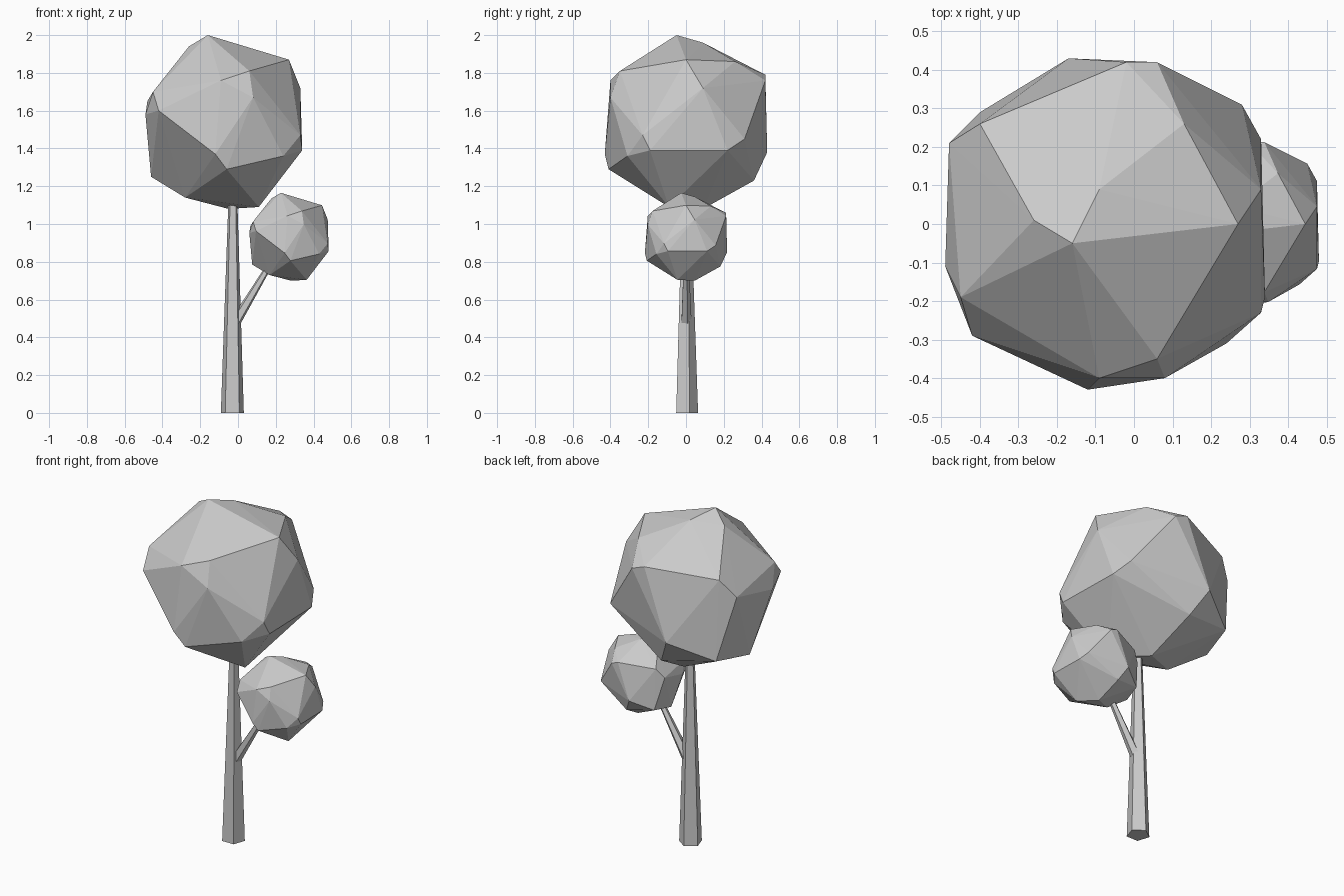
import bpy
import bmesh
from mathutils import Vector

default_cube = bpy.data.objects.get("Cube")
if default_cube:
    bpy.data.objects.remove(default_cube, do_unlink=True)

# One plain grey for the whole tree
GREY = (0.6, 0.6, 0.6, 1.0)
material = bpy.data.materials.new("plain_grey")
material.use_nodes = True
material.diffuse_color = GREY
material.node_tree.nodes["Principled BSDF"].inputs["Base Color"].default_value = GREY

# Corners of the faceted crown, in hundredths of a unit, from top to bottom
CROWN_CORNERS = [
    (-16, -5, 200), (-26, 1, 194), (-9, 9, 196), (27, 0, 187),
    (6, -35, 181), (-9, -40, 176), (8, -40, 167), (13, 26, 186),
    (-2, 42, 179), (6, 42, 176), (-40, 26, 175), (-48, 21, 165),
    (-45, -19, 170), (-42, -29, 160), (-49, -11, 158), (33, 9, 172),
    (33, -23, 147), (34, -19, 139), (33, 22, 139), (28, 31, 145),
    (24, -31, 136), (-12, -43, 137), (-6, -41, 129), (-17, 43, 138),
    (-9, 36, 123), (-40, 29, 128), (-46, 6, 125), (-28, -5, 114),
    (-5, 9, 108), (11, -9, 109),
]


def add_object(name, bm):
    """Turn a bmesh into a flat-shaded object with the shared material."""
    bmesh.ops.recalc_face_normals(bm, faces=bm.faces[:])
    mesh = bpy.data.meshes.new(name)
    bm.to_mesh(mesh)
    bm.free()
    mesh.materials.append(material)
    obj = bpy.data.objects.new(name, mesh)
    bpy.context.scene.collection.objects.link(obj)
    return obj


def add_crown(name, scale, offset):
    """Wrap the crown corners in a convex faceted skin."""
    bm = bmesh.new()
    for corner in CROWN_CORNERS:
        bm.verts.new(Vector(corner) * 0.01 * scale + Vector(offset))
    hull = bmesh.ops.convex_hull(bm, input=bm.verts[:])
    loose = [v for v in bm.verts if not v.link_faces]
    bmesh.ops.delete(bm, geom=loose, context="VERTS")
    return add_object(name, bm)


def add_limb(name, start, end, start_radius, end_radius):
    """Tapered five-sided limb between two points."""
    start, end = Vector(start), Vector(end)
    axis = end - start
    bm = bmesh.new()
    bmesh.ops.create_cone(bm, cap_ends=True, segments=5, radius1=start_radius,
                          radius2=end_radius, depth=axis.length)
    # The cone's first corner points to the back
    turn = Vector((0, 0, 1)).rotation_difference(axis)
    bmesh.ops.rotate(bm, verts=bm.verts[:], matrix=turn.to_matrix())
    bmesh.ops.translate(bm, verts=bm.verts[:], vec=(start + end) / 2)
    return add_object(name, bm)


# Trunk and side branch
add_limb("trunk", (-0.03, 0, 0), (-0.027, 0, 1.15), 0.064, 0.024)
add_limb("branch", (-0.02, 0, 0.47), (0.19, 0, 0.82), 0.03, 0.014)

# Large crown on the trunk, small matching crown on the branch
add_crown("large_crown", 1.0, (0, 0, 0))
add_crown("small_crown", 0.506, (0.308, 0, 0.153))
